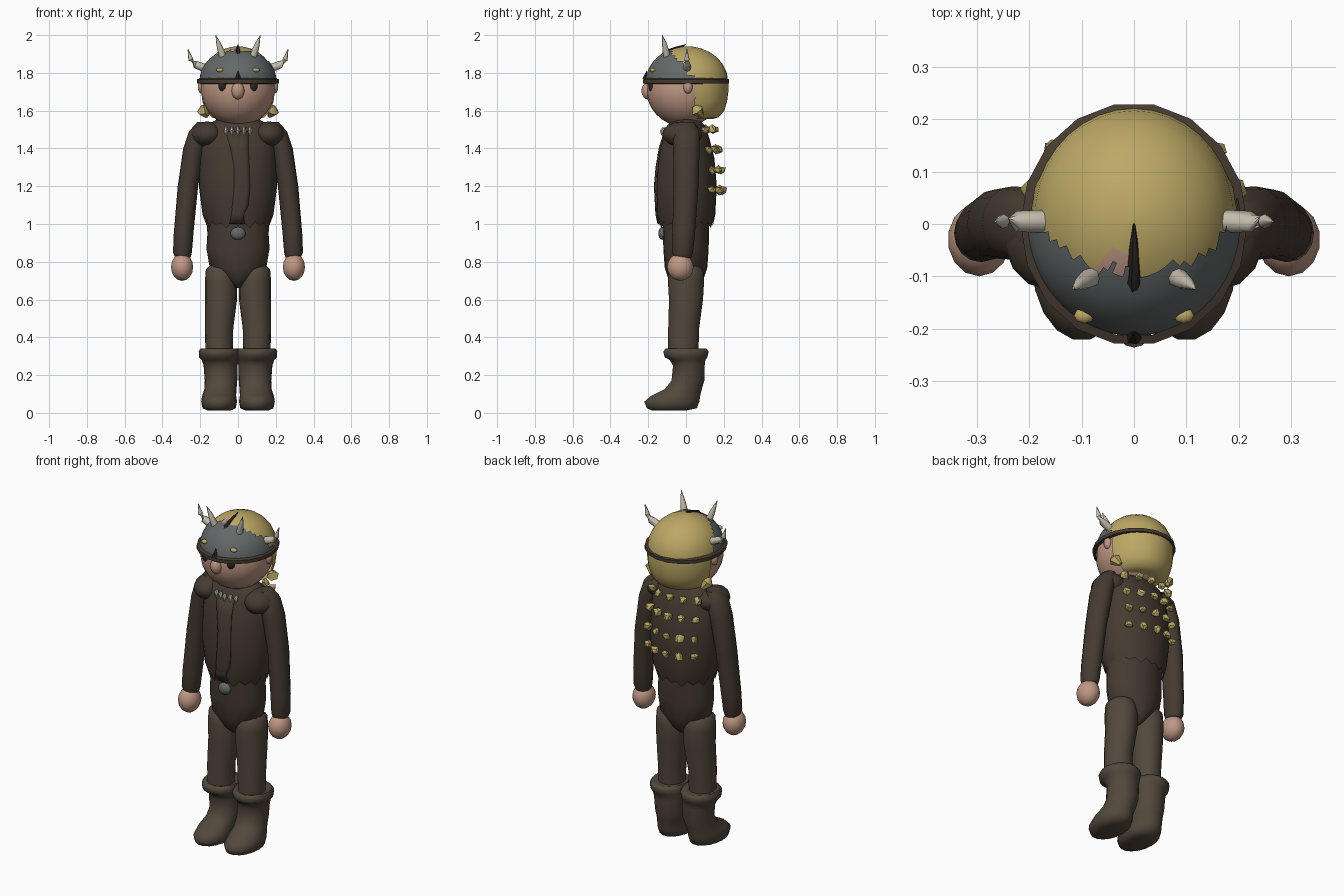
import bpy, bmesh, math, random
from mathutils import Vector

if "Cube" in bpy.data.objects:
    bpy.data.objects.remove(bpy.data.objects["Cube"])

random.seed(4)


def material(name, rgb):
    m = bpy.data.materials.new(name)
    m.diffuse_color = (*rgb, 1)
    m.use_nodes = True
    m.node_tree.nodes["Principled BSDF"].inputs["Base Color"].default_value = m.diffuse_color
    return m


BROWN = material("dark_brown", (0.060, 0.043, 0.031))
BOOT = material("boot_brown", (0.085, 0.064, 0.045))
SKIN = material("skin", (0.52, 0.31, 0.23))
HAIR = material("straw_yellow", (0.50, 0.39, 0.13))
STEEL = material("steel_grey", (0.125, 0.14, 0.14))
HORN = material("horn", (0.55, 0.51, 0.42))
DARK = material("near_black", (0.025, 0.018, 0.014))


def finish(name, bm, *mats, angle=50):
    bmesh.ops.recalc_face_normals(bm, faces=bm.faces[:])
    me = bpy.data.meshes.new(name)
    bm.to_mesh(me)
    bm.free()
    for m in mats:
        me.materials.append(m)
    ob = bpy.data.objects.new(name, me)
    bpy.context.collection.objects.link(ob)
    bpy.ops.object.select_all(action='DESELECT')
    ob.select_set(True)
    bpy.context.view_layer.objects.active = ob
    if angle:
        bpy.ops.object.shade_smooth_by_angle(angle=math.radians(angle))
    return ob


def bridge(bm, rings, caps=(True, True)):
    n = len(rings[0])
    for a, b in zip(rings, rings[1:]):
        for i in range(n):
            j = (i + 1) % n
            bm.faces.new((a[i], a[j], b[j], b[i]))
    for ring, cap in zip((rings[0], rings[-1]), caps):
        if cap:
            bm.faces.new(ring)


def stack(rows, n=20, caps=(True, True)):
    """Elliptical rings (cx, cy, z, rx, ry) bridged upwards."""
    bm = bmesh.new()
    rings = []
    for cx, cy, z, rx, ry in rows:
        angs = [2 * math.pi * i / n for i in range(n)]
        rings.append([bm.verts.new((cx + rx * math.cos(a), cy + ry * math.sin(a), z)) for a in angs])
    bridge(bm, rings, caps)
    return bm


def ball(name, c, r, mat, seg=16, smooth=50):
    bm = bmesh.new()
    bmesh.ops.create_uvsphere(bm, u_segments=seg, v_segments=max(4, seg * 5 // 8), radius=1)
    for v in bm.verts:
        v.co = Vector(c) + Vector(v.co[k] * r[k] for k in range(3))
    return finish(name, bm, mat, angle=smooth)


def spike(name, pts, radii, mat, n=8):
    """Tapered tube along a short path."""
    bm = bmesh.new()
    pts = [Vector(p) for p in pts]
    rings = []
    for k, p in enumerate(pts):
        d = (pts[min(k + 1, len(pts) - 1)] - pts[max(k - 1, 0)]).normalized()
        u = d.orthogonal().normalized()
        w = d.cross(u)
        rings.append([bm.verts.new(p + radii[k] * (u * math.cos(t) + w * math.sin(t)))
                      for t in [2 * math.pi * i / n for i in range(n)]])
    bridge(bm, rings)
    return finish(name, bm, mat)


# vest with ragged hem
VEST = [(0.99, .165, .142), (1.05, .188, .155), (1.2, .207, .163), (1.35, .205, .15),
        (1.45, .2, .125), (1.52, .17, .1), (1.555, .11, .07)]
bm = stack([(0, 0, z, rx, ry) for z, rx, ry in VEST], 32, (False, True))
for i, v in enumerate(v for v in bm.verts if v.co.z < 1.0):
    v.co.z += (0.0, 0.015, -0.012, 0.02)[i % 4]
finish("vest", bm, BROWN)


def vest_depth(x, z):
    for (z0, a0, b0), (z1, a1, b1) in zip(VEST, VEST[1:]):
        if z0 <= z <= z1:
            t = (z - z0) / (z1 - z0)
            rx, ry = a0 + t * (a1 - a0), b0 + t * (b1 - b0)
            return ry * math.sqrt(max(0, 1 - (x / rx) ** 2))
    return 0.1


# overlapping front flap
bm = bmesh.new()
flap = [(1.0, -.045, .035), (1.05, -.035, .03), (1.1, -.03, .055), (1.2, -.02, .065),
        (1.3, -.02, .06), (1.4, -.04, .055), (1.49, -.065, .055)]
rows = [[bm.verts.new((l + (r - l) * k / 4, -vest_depth(l + (r - l) * k / 4, z) - .007, z))
         for k in range(5)] for z, l, r in flap]
for a, b in zip(rows, rows[1:]):
    for k in range(4):
        bm.faces.new((a[k], a[k + 1], b[k + 1], b[k]))
ob = finish("vest_flap", bm, BROWN)
ob.modifiers.new("thickness", 'SOLIDIFY').thickness = 0.008

# studs on the back
for z in (1.18, 1.285, 1.395, 1.5):
    for x in (-.15, -.08, 0, .08, .15):
        y = vest_depth(x, z) + (0.03 if z < 1.45 else 0.045)
        bm = bmesh.new()
        bmesh.ops.create_icosphere(bm, subdivisions=1, radius=1)
        for v in bm.verts:
            v.co = Vector((x, y, z)) + v.co * random.uniform(.017, .031)
        finish("back_stud", bm, HAIR, angle=0)

# pelvis and belt buckle
finish("trousers_top", stack([(0, 0, .66, .015, .05), (0, 0, .70, .065, .09), (0, 0, .77, .15, .113),
                              (0, 0, .87, .167, .12), (0, 0, .95, .162, .122), (0, 0, 1.06, .17, .125)]), BROWN)
ball("belt_buckle", (0, -.125, .95), (.04, .022, .034), STEEL, 12)

for s in (-1, 1):
    # leg and boot
    finish("leg", stack([(s * .1, -.015, .3, .072, .08), (s * .1, -.012, .45, .075, .082),
                         (s * .09, 0, .6, .085, .09), (s * .09, 0, .7, .085, .096),
                         (s * .095, 0, .76, .075, .09), (s * .1, 0, .79, .04, .05)], 16), BOOT)
    finish("boot", stack([(s * .1, -.09, .012, .06, .09), (s * .1, -.075, .025, .088, .135),
                          (s * .1, -.075, .06, .095, .148), (s * .1, -.055, .09, .09, .132),
                          (s * .093, -.015, .125, .085, .1), (s * .09, .01, .17, .086, .088),
                          (s * .092, .015, .25, .09, .085), (s * .095, .008, .28, .097, .096),
                          (s * .1, 0, .295, .106, .115), (s * .1, 0, .325, .108, .122),
                          (s * .1, 0, .342, .098, .108), (s * .1, 0, .335, .07, .08)], 18), BOOT, angle=70)
    # sleeve and hand
    finish("sleeve", stack([(s * .292, -.018, .82, .04, .045), (s * .294, -.018, .85, .05, .055),
                            (s * .288, -.012, .95, .052, .06), (s * .265, 0, 1.2, .054, .066),
                            (s * .232, .002, 1.4, .058, .07), (s * .205, 0, 1.49, .055, .07),
                            (s * .18, 0, 1.54, .035, .045)], 16), BROWN)
    ball("hand", (s * .296, -.03, .772), (.06, .07, .073), SKIN, 14)
    # fur shoulder pad
    ball("shoulder_pad", (s * .165, -.02, 1.475), (.085, .105, .068), BROWN, 14)
    # face details
    ball("ear", (s * .192, .01, 1.725), (.022, .025, .036), SKIN, 10)
    ball("eye", (s * .08, -.182, 1.732), (.026, .018, .03), DARK, 10)
    # hair tuft below the ear
    spike("hair_tuft", [(s * .165, .085, 1.57), (s * .185, .06, 1.6), (s * .185, .045, 1.625)],
          (.012, .034, .012), HAIR, 6)
    # helmet horns and studs
    spike("side_horn", [(s * .175, .005, 1.825), (s * .225, .005, 1.845), (s * .25, .005, 1.87),
                        (s * .265, .005, 1.925)], (.022, .02, .014, .002), HORN)
    spike("front_horn", [(s * .08, -.1, 1.885), (s * .095, -.11, 1.93), (s * .105, -.115, 1.96),
                         (s * .118, -.125, 2.0)], (.02, .016, .011, .001), HORN)
    ball("helmet_stud", (s * .095, -.175, 1.815), (.021, .016, .012), HAIR, 8)

# head and nose
ball("head", (0, -.01, 1.712), (.196, .2, .196), SKIN, 24)
ball("nose", (0, -.2, 1.705), (.035, .036, .046), SKIN, 14)

# hair: full crown, long only at the back
prof = [(1.555, .6), (1.565, .76), (1.6, .9), (1.65, .97), (1.70, 1.0), (1.745, 1.0), (1.80, .965),
        (1.85, .85), (1.885, .70), (1.91, .54), (1.93, .32), (1.938, .15), (1.941, .03)]
bm = stack([(0, .01, z, .197 * f, .214 * f) for z, f in prof], 36)
cut = [f for f in bm.faces if f.calc_center_median().z < 1.745 and f.calc_center_median().y < .06
       and len(f.verts) == 4]
bmesh.ops.delete(bm, geom=cut, context='FACES')
for f in bm.faces:  # bald patch at the hairline
    c = f.calc_center_median()
    f.material_index = int(-.1 < c.y < -.055 and -.08 < c.x < .0)
finish("hair", bm, HAIR, SKIN)

# helmet front shell with a torn back edge
rows = [(1.75 + .19 * math.sin(t), math.cos(t)) for t in [math.radians(85) * k / 14 for k in range(15)]]
bm = stack([(0, .004, z, .204 * f, .218 * f) for z, f in rows], 60, (False, True))
cut = []
for f in bm.faces:
    c = f.calc_center_median()
    edge = -.10 + .22 * abs(c.x) + .65 * max(0, 1.915 - c.z) + random.uniform(-.014, .014)
    if c.y > edge:
        cut.append(f)
bmesh.ops.delete(bm, geom=cut, context='FACES')
finish("helmet", bm, STEEL)

# headband, crest and brow spike
bm = stack([(0, 0, 1.742, .2, .215), (0, 0, 1.745, .217, .232), (0, 0, 1.765, .217, .232),
            (0, 0, 1.772, .2, .215), (0, 0, 1.742, .2, .215)], 18, (False, False))
bmesh.ops.remove_doubles(bm, verts=bm.verts[:], dist=1e-5)
finish("headband", bm, BROWN, angle=40)
spike("crest_spike", [(0, -.142, 1.88), (0, -.11, 1.905), (0, -.05, 1.93), (0, 0, 1.95)],
      (.003, .015, .01, .002), DARK, 6)
spike("brow_spike", [(0, -.215, 1.765), (0, -.212, 1.785), (0, -.208, 1.81)], (.016, .011, .001), DARK, 6)

# tooth necklace
for k in range(5):
    x = -.064 + .032 * k
    y = -.128 + abs(x) * .25
    spike("necklace_tooth", [(x, y + .01, 1.51), (x, y, 1.492), (x, y, 1.468)], (.007, .011, .002), HORN, 6)
